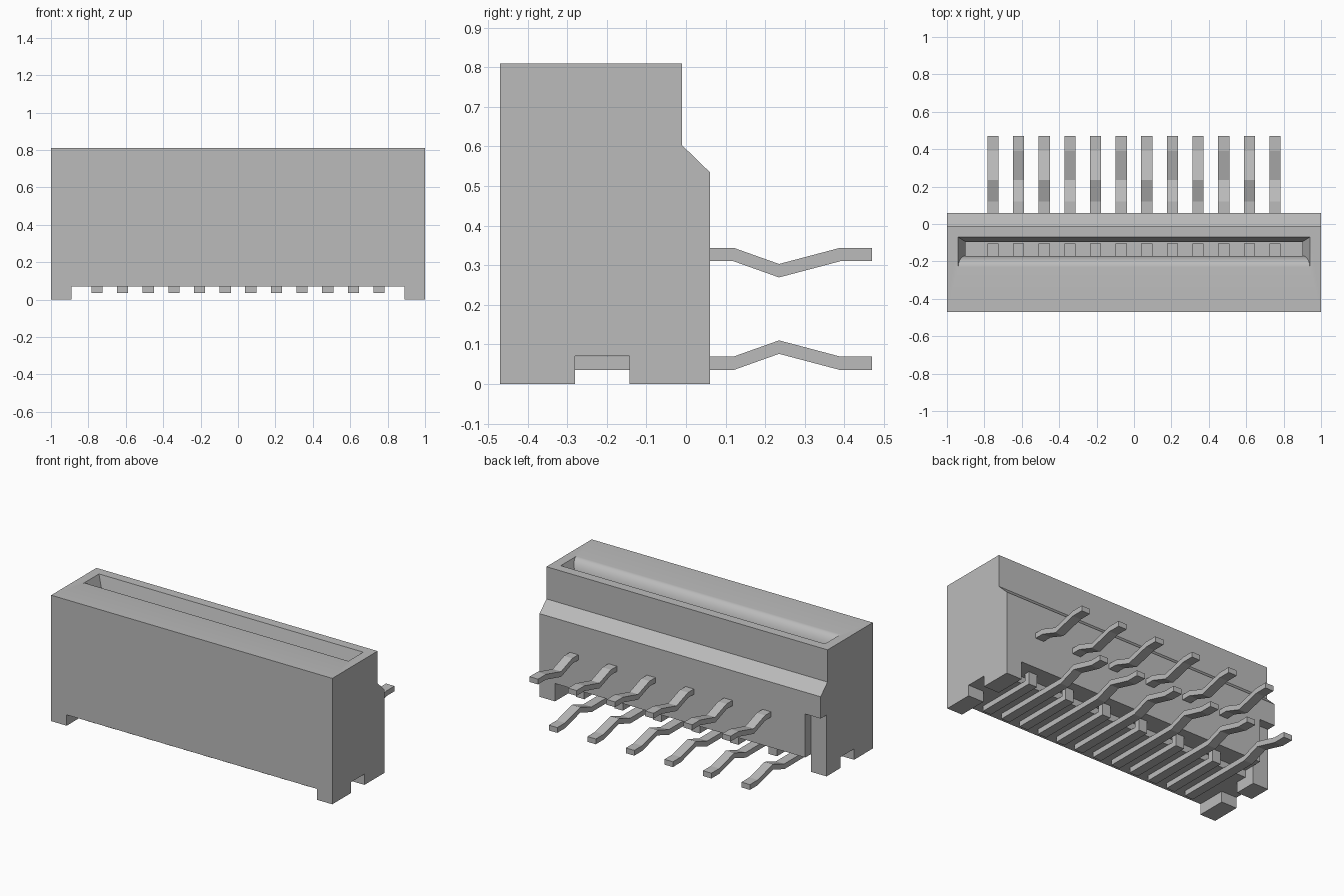
import bpy, bmesh, math

if "Cube" in bpy.data.objects:
    bpy.data.objects.remove(bpy.data.objects["Cube"], do_unlink=True)

grey = bpy.data.materials.new("plain grey")
grey.diffuse_color = (0.5, 0.5, 0.5, 1)
grey.use_nodes = True
grey.node_tree.nodes["Principled BSDF"].inputs["Base Color"].default_value = (0.5, 0.5, 0.5, 1)


def loft(name, rings):
    """Closed solid through a stack of matching point rings."""
    bm = bmesh.new()
    loops = [[bm.verts.new(p) for p in ring] for ring in rings]
    for a, b in zip(loops, loops[1:]):
        for i in range(len(a)):
            j = (i + 1) % len(a)
            bm.faces.new((a[i], a[j], b[j], b[i]))
    bm.faces.new(loops[0][::-1])
    bm.faces.new(loops[-1])
    bmesh.ops.recalc_face_normals(bm, faces=bm.faces)
    mesh = bpy.data.meshes.new(name)
    bm.to_mesh(mesh)
    bm.free()
    mesh.materials.append(grey)
    ob = bpy.data.objects.new(name, mesh)
    bpy.context.collection.objects.link(ob)
    return ob


def prism(name, profile, x0, x1):
    """Side profile (y, z) extruded along x."""
    return loft(name, [[(x, y, z) for y, z in profile] for x in (x0, x1)])


def box(name, x0, x1, y0, y1, z0, z1):
    return prism(name, [(y0, z0), (y1, z0), (y1, z1), (y0, z1)], x0, x1)


def cut(ob, cutter):
    mod = ob.modifiers.new("cut", 'BOOLEAN')
    mod.operation = 'DIFFERENCE'
    mod.solver = 'EXACT'
    mod.object = cutter
    bpy.context.view_layer.objects.active = ob
    bpy.ops.object.modifier_apply(modifier=mod.name)
    bpy.data.objects.remove(cutter, do_unlink=True)


# Housing with a chamfered shoulder along the back
housing = prism("housing", [(-0.47, 0), (0.06, 0), (0.06, 0.535), (-0.01, 0.603),
                            (-0.01, 0.81), (-0.47, 0.81)], -1, 1)

# Underside: gap between the corner feet, side notches, raised back edge
cut(housing, box("foot_gap", -0.89, 0.89, -0.6, 0.2, -0.1, 0.07))
cut(housing, box("side_notch", -1.1, 1.1, -0.28, -0.143, -0.1, 0.07))
cut(housing, box("back_recess", -0.89, 0.89, -0.07, 0.2, -0.1, 0.115))
# One back corner is stepped in
cut(housing, box("corner_step", -1.1, -0.89, 0.0, 0.2, -0.1, 0.395))

# Card slot: rounded front lip, sloped ends and back, straight throat
depth, lip, steps = 0.10, 0.06, 10


def slot_ring(hx, y0, y1, z):
    return [(-hx, y0, z), (hx, y0, z), (hx, y1, z), (-hx, y1, z)]


rings = [slot_ring(0.94, -0.23, -0.07, 0.9)]
for i in range(steps + 1):
    a = math.pi / 2 * i / steps
    t = math.sin(a)
    # quarter-ellipse lip measured down from the top
    d = 1 - math.cos(a)
    rings.append(slot_ring(0.94 - 0.04 * d, -0.17 - lip * (1 - t),
                           -0.07 - 0.025 * d, 0.81 - depth * d))
rings.append(slot_ring(0.90, -0.17, -0.095, 0.16))
cut(housing, loft("slot", rings))

bpy.ops.object.select_all(action='DESELECT')
housing.select_set(True)
bpy.context.view_layer.objects.active = housing
bpy.ops.object.shade_smooth_by_angle(angle=math.radians(25))


# Contact pins: cranked tails alternate between a low and a high row
T = 0.034


def tail(z, bump):
    return [(0.12, z), (0.235, z + bump), (0.39, z), (0.47, z)]


def band(path):
    return path + [(y, z + T) for y, z in reversed(path)]


low = band([(-0.41, 0.035)] + tail(0.035, 0.041))
high_path = tail(0.310, -0.041)
high = ([(-0.41, 0.035), (0.0, 0.035), (0.0, 0.310)] + high_path +
        [(y, z + T) for y, z in reversed(high_path)] +
        [(-0.035, 0.310 + T), (-0.035, 0.035 + T), (-0.41, 0.035 + T)])

for i in range(12):
    x = -0.754 + 0.1371 * i
    row = "high" if i % 2 else "low"
    prism(f"{row}_pin_{i + 1}", high if i % 2 else low, x - 0.03, x + 0.03)
    # Contact seen at the bottom of the slot
    box(f"slot_contact_{i + 1}", x - 0.03, x + 0.03, -0.18, -0.105, 0.14, 0.19)
